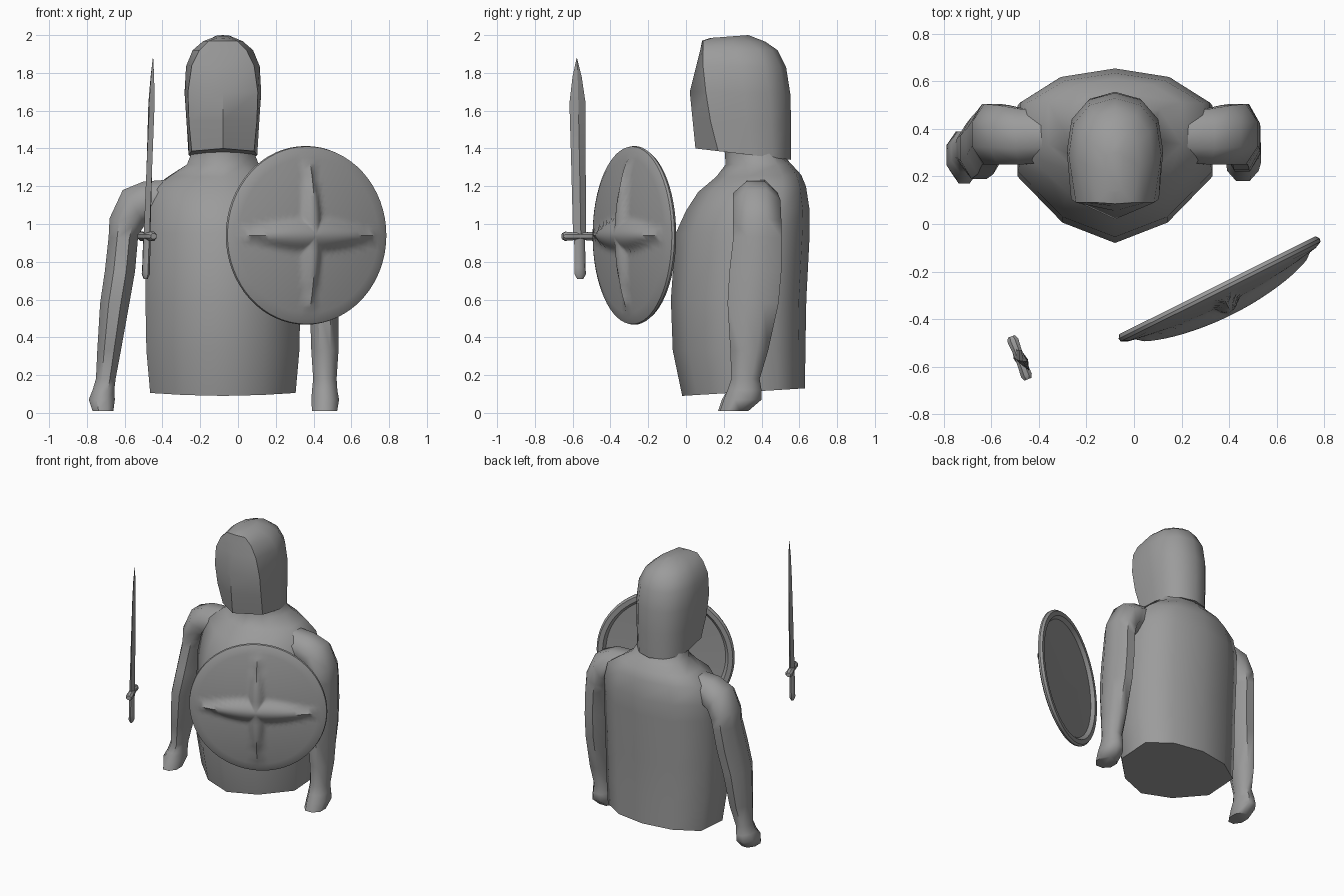
import bpy, bmesh, math
from mathutils import Vector, Matrix

if "Cube" in bpy.data.objects:
    bpy.data.objects.remove(bpy.data.objects["Cube"])

CX = -0.08  # centre line of the figure
grey = bpy.data.materials.new("plain grey")
grey.diffuse_color = (0.33, 0.33, 0.33, 1)
grey.use_nodes = True
grey.node_tree.nodes["Principled BSDF"].inputs["Base Color"].default_value = grey.diffuse_color


def finish(bm, name, angle=50):
    bmesh.ops.recalc_face_normals(bm, faces=bm.faces)
    me = bpy.data.meshes.new(name)
    bm.to_mesh(me)
    bm.free()
    me.materials.append(grey)
    ob = bpy.data.objects.new(name, me)
    bpy.context.collection.objects.link(ob)
    bpy.ops.object.select_all(action='DESELECT')
    ob.select_set(True)
    bpy.context.view_layer.objects.active = ob
    bpy.ops.object.shade_smooth_by_angle(angle=math.radians(angle))
    return ob


def loft(rings, name, angle=50):
    """Skin a list of equal point rings and cap both ends."""
    bm = bmesh.new()
    vs = [[bm.verts.new(p) for p in r] for r in rings]
    n = len(vs[0])
    for a, b in zip(vs, vs[1:]):
        for i in range(n):
            j = (i + 1) % n
            bm.faces.new((a[i], a[j], b[j], b[i]))
    bm.faces.new(vs[0])
    bm.faces.new(vs[-1])
    return finish(bm, name, angle)


def symmetric(half):
    """Close a half ring (front centre to back centre) by mirroring it."""
    ring = half + [(-x, y, z) for x, y, z in half[-2:0:-1]]
    return [(x + CX, y, z) for x, y, z in ring]


# torso and neck: half width, front y, back y, front z, back z
section = [(0, 0), (.54, .12), (1, .39), (1, .78), (.57, .945), (0, 1)]
torso = []
for w, yf, yb, zf, zb in [(.385, -.02, .63, .09, .13), (.405, -.07, .632, .33, .33),
                          (.41, -.08, .637, .6, .6), (.41, -.055, .655, .95, .95),
                          (.40, .0, .655, 1.07, 1.07), (.37, .065, .635, 1.17, 1.2),
                          (.28, .16, .61, 1.25, 1.26), (.19, .21, .56, 1.315, 1.315),
                          (.165, .205, .50, 1.38, 1.38), (.15, .22, .48, 1.48, 1.48)]:
    torso.append(symmetric([(w * s, yf + (yb - yf) * t, zf + (zb - zf) * t)
                            for s, t in section]))
loft(torso, "torso", 60)

# hooded head with a flat, slightly peaked face plate
head = []
for zf, zb, yf, xe, ye, xs, yb in [(1.40, 1.34, .05, .165, .17, .182, .555),
                                   (1.55, 1.52, .035, .18, .13, .192, .557),
                                   (1.70, 1.69, .02, .185, .105, .203, .552),
                                   (1.84, 1.83, .055, .165, .09, .195, .53),
                                   (1.92, 1.92, .075, .125, .09, .16, .485),
                                   (1.97, 1.965, .085, .075, .09, .105, .42),
                                   (1.985, 2.0, .13, .03, .14, .04, .33)]:
    pts = [(0, yf), (xe, ye), (xs, ye + (yb - ye) * .45),
           (xs * .9, ye + (yb - ye) * .75), (xs * .55, yb - .03), (0, yb)]
    head.append(symmetric([(x, y, zf + (zb - zf) * (y - yf) / (yb - yf)) for x, y in pts]))
loft(head, "hooded_head", 38)


# arms: inner (u, z), outer (u, z), front y, back y, u measured from the centre line
def arm(name, side, rows):
    rings = []
    k = 1 / math.cos(math.pi / 8)
    for ui, zi, uo, zo, y0, y1 in rows:
        ring = []
        for i in range(8):
            a = math.pi / 4 * (i + .5)
            s = (1 + k * math.cos(a)) / 2
            ring.append((CX + side * (ui + (uo - ui) * s),
                         (y0 + y1) / 2 + (y1 - y0) / 2 * k * math.sin(a),
                         zi + (zo - zi) * s))
        rings.append(ring)
    loft(rings, name, 55)


shoulder = [(.26, 1.02, .28, 1.235, .26, .48), (.36, 1.02, .42, 1.225, .25, .485),
            (.41, 1.0, .53, 1.18, .25, .50), (.43, .97, .60, 1.03, .25, .505),
            (.45, .92, .605, .93, .25, .505)]
arm("arm_sword_side", -1, shoulder + [
    (.465, .75, .625, .75, .21, .48), (.495, .58, .65, .58, .19, .45),
    (.54, .33, .665, .33, .22, .42), (.568, .18, .672, .18, .24, .38),
    (.575, .12, .69, .12, .22, .39), (.572, .07, .71, .07, .19, .39),
    (.58, .01, .69, .01, .17, .33)])
arm("arm_shield_side", 1, shoulder + [
    (.455, .75, .61, .75, .23, .505), (.46, .58, .612, .58, .22, .49),
    (.468, .33, .612, .33, .235, .435), (.478, .18, .602, .18, .24, .39),
    (.472, .12, .606, .12, .22, .40), (.468, .07, .615, .07, .20, .40),
    (.472, .01, .605, .01, .18, .33)])

# shield: dome with a raised tapering cross, thick rim, hollow back
A = math.radians(26.5)
ux, un = Vector((math.cos(A), math.sin(A), 0)), Vector((math.sin(A), -math.cos(A), 0))
centre = Vector((.355, -.265, .94))
R, SEG = .47, 64


def place(x, z, h):
    return centre + ux * x + Vector((0, 0, z)) + un * h


def ridge(along, across, length, width, height):
    t = max(0, 1 - (along / length) ** 2)
    w = width * t + 1e-4
    return height * math.sqrt(t) * max(0, 1 - (across / w) ** 2)


def circle(r, h):
    pts = []
    for i in range(SEG):
        a = 2 * math.pi * i / SEG
        x, z = r * math.cos(a), r * math.sin(a)
        if h is None:
            f = .03 + .05 * (1 - (r / R) ** 2)
            f += max(ridge(x, z, .41, .085, .05), ridge(z, x, .40, .06, .04))
            pts.append(place(x, z, f))
        else:
            pts.append(place(x, z, h))
    return pts


rings = [circle(.01, .03), circle(.41, .015), circle(.43, -.008), circle(R - .008, -.008),
         circle(R + .003, .008), circle(R, .022)]
rings += [circle(R * i / 16, None) for i in range(15, 0, -1)] + [circle(.008, None)]
loft(rings, "shield", 42)

# sword: guard direction in plan, with a slight lean along its length
g = Vector((.36, -.93, 0))
p = Vector((.93, .36, 0))


def axis(z):
    t = (z - .71) / 1.17
    return Vector((-.489 + .039 * t, -.56 - .018 * t, z))


def rod(name, rows, sides, angle):
    loft([[axis(z) + g * (w * math.cos(2 * math.pi * i / sides))
           + p * (t * math.sin(2 * math.pi * i / sides)) for i in range(sides)]
          for z, w, t in rows], name, angle)


rod("blade", [(.93, .037, .019), (1.3, .041, .016), (1.64, .046, .012),
              (1.78, .026, .008), (1.88, .001, .001)], 4, 30)
rod("handle", [(.71, .018, .01), (.735, .033, .02), (.77, .031, .019), (.94, .031, .019)], 8, 50)

# cross guard: octagonal bar along the guard direction
mid = axis(.935)
loft([[mid + g * d + p * (r * math.cos(math.pi / 4 * (i + .5)))
       + Vector((0, 0, r * math.sin(math.pi / 4 * (i + .5)))) for i in range(8)]
      for d, r in [(-.097, .017), (-.08, .026), (-.03, .022), (.03, .022), (.08, .026),
                   (.097, .017)]], "cross_guard", 40)
